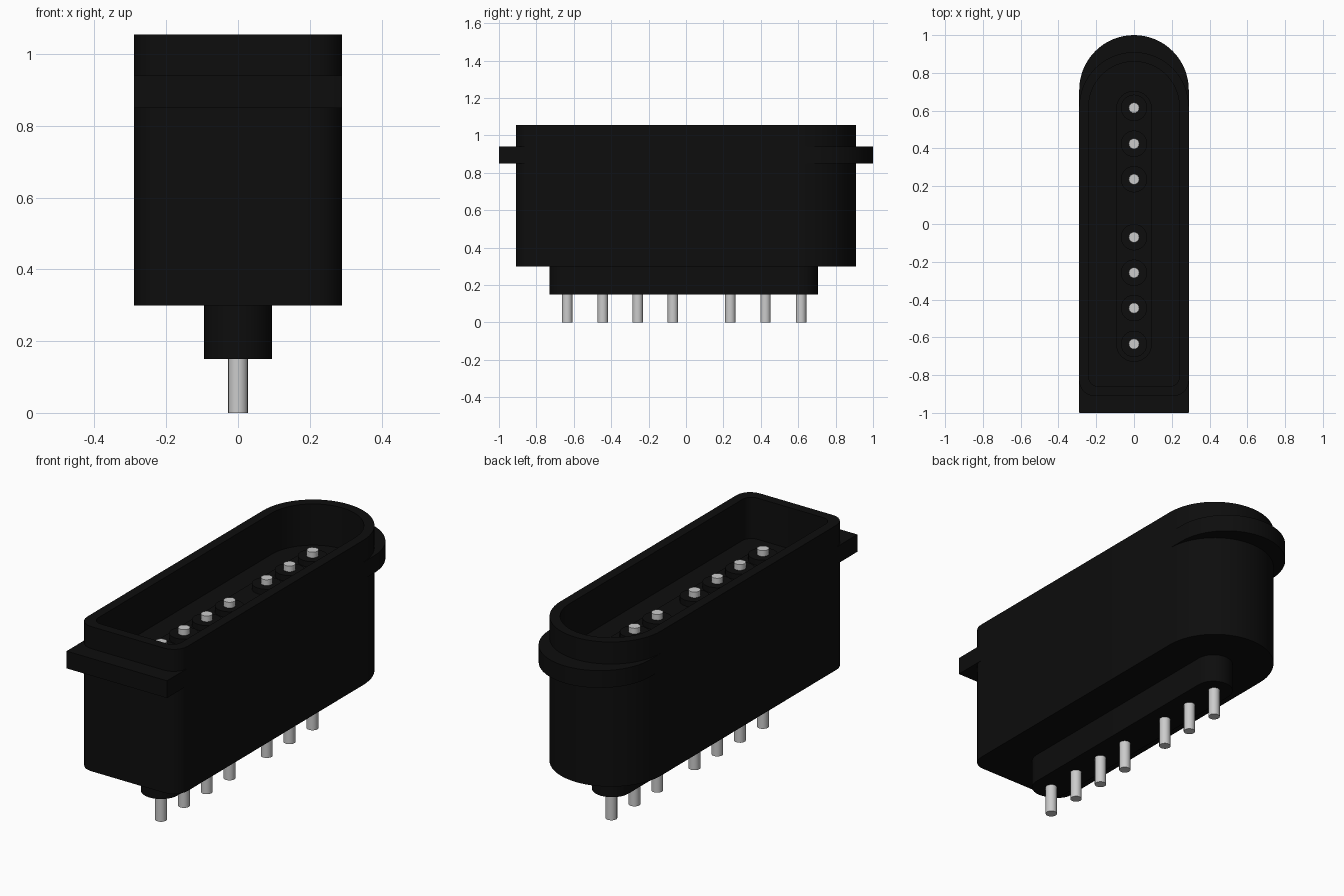
import bpy, bmesh, math

cube = bpy.data.objects.get("Cube")
if cube:
    bpy.data.objects.remove(cube, do_unlink=True)


def material(name, value):
    m = bpy.data.materials.new(name)
    m.use_nodes = True
    color = (value, value, value, 1)
    m.diffuse_color = color
    m.node_tree.nodes["Principled BSDF"].inputs["Base Color"].default_value = color
    return m


black = material("black plastic", 0.004)
silver = material("silver metal", 0.6)


def arc(cx, cy, r, start, end, n):
    angles = [math.radians(start + (end - start) * i / n) for i in range(n + 1)]
    return [(cx + r * math.cos(a), cy + r * math.sin(a)) for a in angles]


def d_outline(half, front, back, corner):
    """Round at the back, square with rounded corners at the front."""
    return (arc(-half + corner, front + corner, corner, 180, 270, 6)
            + arc(half - corner, front + corner, corner, 270, 360, 6)
            + arc(0, back - half, half, 0, 180, 32))


def capsule(half, front, back):
    return (arc(0, front + half, half, 180, 360, 16)
            + arc(0, back - half, half, 0, 180, 16))


def loft(name, loops, mat, closed=False):
    """Join outlines at given heights; cap the ends, or close into a ring."""
    bm = bmesh.new()
    rings = [[bm.verts.new((x, y, z)) for x, y in pts] for pts, z in loops]
    pairs = list(zip(rings, rings[1:]))
    if closed:
        pairs.append((rings[-1], rings[0]))
    else:
        bm.faces.new(rings[0][::-1])
        bm.faces.new(rings[-1])
    for a, b in pairs:
        n = len(a)
        for i in range(n):
            j = (i + 1) % n
            bm.faces.new((a[i], a[j], b[j], b[i]))
    bmesh.ops.recalc_face_normals(bm, faces=bm.faces)
    mesh = bpy.data.meshes.new(name)
    bm.to_mesh(mesh)
    bm.free()
    mesh.materials.append(mat)
    obj = bpy.data.objects.new(name, mesh)
    bpy.context.collection.objects.link(obj)
    bpy.ops.object.select_all(action='DESELECT')
    obj.select_set(True)
    bpy.context.view_layer.objects.active = obj
    bpy.ops.object.shade_smooth_by_angle(angle=math.radians(35))
    return obj


# Housing: outer shell, rim, cavity walls and cavity floor
outer = d_outline(0.29, -0.91, 0.91, 0.08)
inner = d_outline(0.24, -0.86, 0.86, 0.05)
loft("housing", [(outer, 0.30), (outer, 1.055), (inner, 1.055), (inner, 0.84)], black)

# Mounting flange: square lip in front, crescent lip at the back
lip = d_outline(0.29, -1.0, 1.0, 0.002)
seat = d_outline(0.27, -0.89, 0.89, 0.06)
loft("mounting_flange", [(seat, 0.85), (lip, 0.85), (lip, 0.94), (seat, 0.94)],
     black, closed=True)

# Insert core: plinth below the housing and low ridge in the cavity
core = capsule(0.095, -0.73, 0.705)
loft("insert_core", [(core, 0.15), (core, 0.87)], black)

# Contact pins, each in a collar
for i, y in enumerate((-0.635, -0.445, -0.258, -0.07, 0.237, 0.425, 0.615), 1):
    collar = arc(0, y, 0.07, 0, 345, 23)
    loft(f"pin_collar_{i}", [(collar, 0.82), (collar, 0.90)], black)
    pin = arc(0, y, 0.028, 0, 337.5, 15)
    loft(f"contact_pin_{i}", [(pin, 0), (pin, 0.93)], silver)
